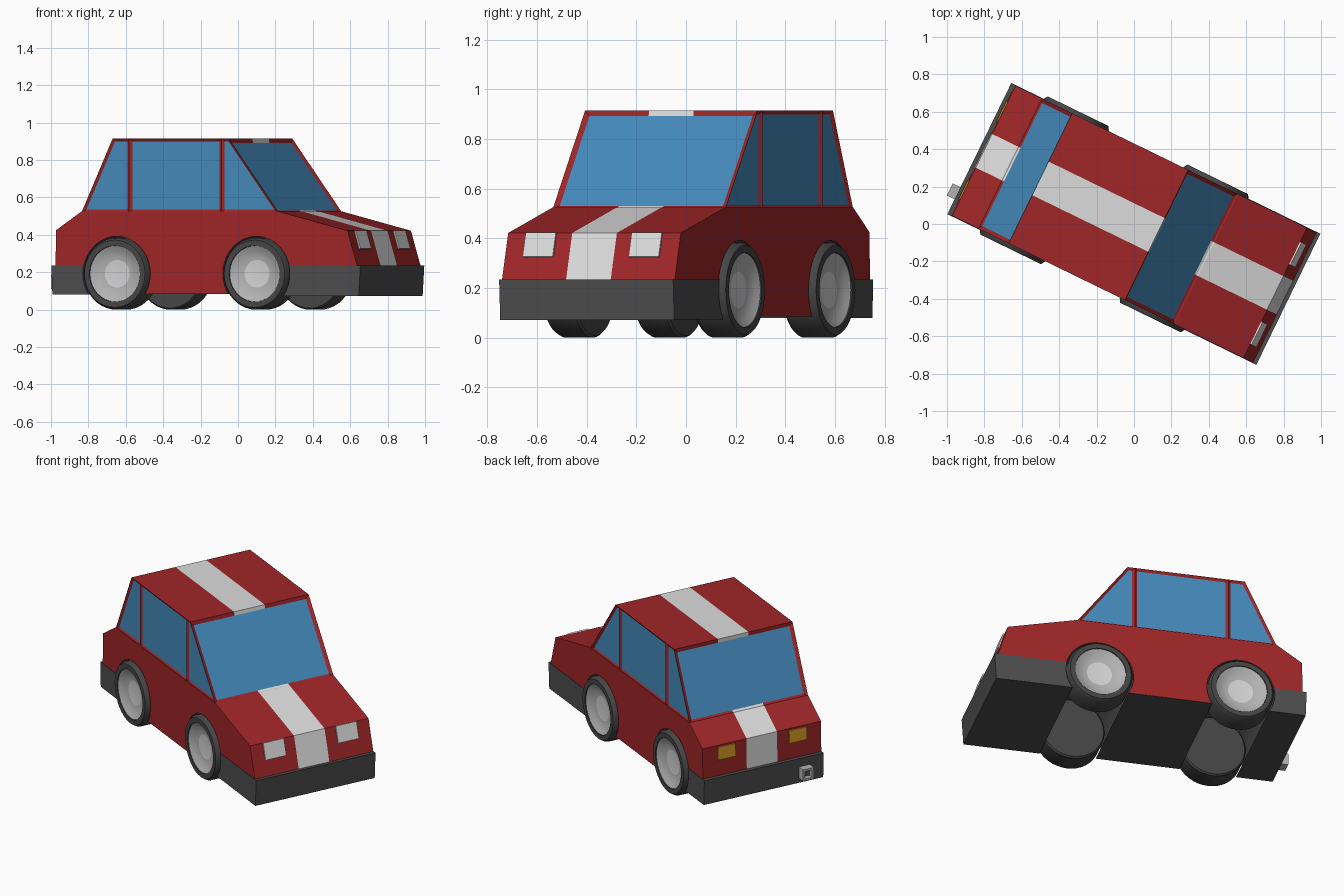
import bpy, bmesh, math
from mathutils import Matrix, Vector

if "Cube" in bpy.data.objects:
    bpy.data.objects.remove(bpy.data.objects["Cube"])

# Local frame: x = forward, y = left, z = up; the whole car is turned at the end
TURN = Matrix.Rotation(math.radians(-26), 4, 'Z')
W = 0.387                       # half width of the body
STRIPE = 0.1                    # half width of the stripe
AXLES = {"front": 0.298, "rear": -0.533}
AXLE_Z = 0.192

COLOURS = [("red_paint", (0.35, 0.019, 0.021)), ("white_stripe", (0.72, 0.72, 0.72)),
           ("dark_trim", (0.075, 0.075, 0.075)), ("blue_glass", (0.058, 0.255, 0.50)),
           ("tyre_rubber", (0.06, 0.06, 0.06)), ("hub_silver", (0.45, 0.45, 0.45)),
           ("hub_cap_silver", (0.66, 0.66, 0.66)), ("amber_light", (0.68, 0.33, 0.02))]
MATS = []
for name, rgb in COLOURS:
    m = bpy.data.materials.new(name)
    m.diffuse_color = (*rgb, 1)
    m.use_nodes = True
    m.node_tree.nodes["Principled BSDF"].inputs["Base Color"].default_value = m.diffuse_color
    MATS.append(m)
RED, WHITE, DARK, GLASS, TYRE, HUB, CAP, AMBER = range(8)


def finish(bm, name, smooth=False):
    """Turn a bmesh into an object with all colours in its slots."""
    if smooth:
        for f in bm.faces:
            f.smooth = True
        for e in bm.edges:
            e.smooth = e.calc_face_angle(0) < 0.6
    me = bpy.data.meshes.new(name)
    bm.to_mesh(me)
    bm.free()
    for m in MATS:
        me.materials.append(m)
    ob = bpy.data.objects.new(name, me)
    bpy.context.collection.objects.link(ob)
    return ob


def extrude_profile(pts, y0, y1, mat):
    """Side profile (x, z) extruded across the width."""
    bm = bmesh.new()
    f = bm.faces.new([bm.verts.new((x, y0, z)) for x, z in pts])
    g = bmesh.ops.extrude_face_region(bm, geom=[f])["geom"]
    bmesh.ops.translate(bm, vec=(0, y1 - y0, 0),
                        verts=[v for v in g if isinstance(v, bmesh.types.BMVert)])
    bmesh.ops.recalc_face_normals(bm, faces=bm.faces)
    for f in bm.faces:
        f.material_index = mat
    return bm


def paint_stripe(bm):
    """Cut the red parts along the stripe edges and colour the middle."""
    for y in (-STRIPE, STRIPE):
        bmesh.ops.bisect_plane(bm, geom=bm.verts[:] + bm.edges[:] + bm.faces[:],
                               plane_co=(0, y, 0), plane_no=(0, 1, 0))
    bm.normal_update()
    for f in bm.faces:
        if f.material_index == RED and abs(f.calc_center_median().y) < STRIPE:
            f.material_index = WHITE
        if f.normal.z < -0.9 and f.calc_center_median().z < 0.1:
            f.material_index = DARK


def lathe(name, profile, side, x, colour):
    """Revolve (radius, y) points around a wheel axle."""
    bm, n = bmesh.new(), 40
    rings = []
    for r, y in profile:
        rings.append([bm.verts.new((x + r * math.cos(a), side * y, AXLE_Z + r * math.sin(a)))
                      for a in (2 * math.pi * i / n for i in range(n))])
    for k in range(len(rings) - 1):
        a, b = rings[k], rings[k + 1]
        for i in range(n):
            j = (i + 1) % n
            f = bm.faces.new((a[i], a[j], b[j], b[i]))
            f.material_index = colour(k)
    end = bm.faces.new(rings[-1])
    end.material_index = colour(len(rings) - 1)
    bm.faces.new(rings[0]).material_index = colour(0)
    bmesh.ops.recalc_face_normals(bm, faces=bm.faces)
    return finish(bm, name, True)


# Lower body
bm = extrude_profile([(-0.9, 0.085), (0.897, 0.085), (0.897, 0.235), (0.84, 0.422),
                      (0.43, 0.525), (-0.742, 0.525), (-0.893, 0.425)], -W, W, RED)
paint_stripe(bm)
body = finish(bm, "lower_body")

# Cabin: columns of quads, then inset windows
bm = bmesh.new()
bottom, top = (-0.742, -0.459, 0.09, 0.43), (-0.557, -0.459, 0.09, 0.134)
V = {}
for i in range(4):
    for s in (-1, 1):
        V[i, s, 0] = bm.verts.new((bottom[i], s * W, 0.52))
        V[i, s, 1] = bm.verts.new((top[i], s * W, 0.915))
sides, ends = [], []
for i in range(3):
    for s in (-1, 1):
        sides.append(bm.faces.new((V[i, s, 0], V[i + 1, s, 0], V[i + 1, s, 1], V[i, s, 1])))
    for h in (0, 1):
        bm.faces.new((V[i, -1, h], V[i + 1, -1, h], V[i + 1, 1, h], V[i, 1, h]))
for i in (0, 3):
    ends.append(bm.faces.new((V[i, -1, 0], V[i, 1, 0], V[i, 1, 1], V[i, -1, 1])))
bmesh.ops.recalc_face_normals(bm, faces=bm.faces)
for panes, frame in ((sides, 0.015), (ends, 0.021)):
    bmesh.ops.inset_individual(bm, faces=panes, thickness=frame, depth=-0.01,
                               use_even_offset=True)
    for f in panes:
        f.material_index = GLASS
paint_stripe(bm)
finish(bm, "cabin")

# Bumpers wrapping round to the wheel arches
front_bumper = finish(extrude_profile(
    [(0.298, 0.075), (0.908, 0.072), (0.918, 0.235), (0.298, 0.235)], -0.39, 0.39, DARK),
    "front_bumper")
rear_bumper = finish(extrude_profile(
    [(-0.533, 0.08), (-0.914, 0.08), (-0.92, 0.235), (-0.533, 0.235)], -0.39, 0.39, DARK),
    "rear_bumper")

# Wheel arches cut right across the body and bumpers
cutters = [lathe(k + "_arch_cutter", [(0.2, -0.6), (0.2, 0.6)], 1, x, lambda k: DARK)
           for k, x in AXLES.items()]
for c in cutters:
    c.hide_render = True
for ob in (body, front_bumper, rear_bumper):
    for c in cutters:
        mod = ob.modifiers.new("arch", 'BOOLEAN')
        mod.object, mod.operation, mod.solver = c, 'DIFFERENCE', 'EXACT'
    dg = bpy.context.evaluated_depsgraph_get()
    cut = bpy.data.meshes.new_from_object(ob.evaluated_get(dg))
    ob.modifiers.clear()
    ob.data = cut
    for p in cut.polygons:
        p.use_smooth = False
for c in cutters:
    bpy.data.objects.remove(c)

# Wheels: tyre and dished hub
for k, x in AXLES.items():
    for s, label in ((1, "left"), (-1, "right")):
        lathe(f"{k}_{label}_tyre", [(0.14, 0.262), (0.184, 0.262), (0.192, 0.272), (0.192, 0.392),
                                    (0.18, 0.411), (0.15, 0.411), (0.147, 0.37)],
              s, x, lambda k: TYRE)
        lathe(f"{k}_{label}_hub", [(0.149, 0.36), (0.149, 0.406), (0.125, 0.393), (0.1, 0.384),
                                   (0.074, 0.38)],
              s, x, lambda k: CAP if k == 4 else HUB)


# Lamps: thin plates lying on the sloped nose and tail
def lamp(name, p0, p1, y0, y1, out, mat):
    d = (Vector(p1) - Vector(p0)).normalized()
    nrm = Vector((d.y, -d.x)) * 0.008 * out
    pts = [Vector(p0), Vector(p1), Vector(p1) + nrm, Vector(p0) + nrm]
    finish(extrude_profile([tuple(p) for p in pts], y0, y1, mat), name)


for s, label in ((1, "left"), (-1, "right")):
    y0, y1 = sorted((s * 0.17, s * 0.305))
    lamp(label + "_headlight", (0.8695, 0.325), (0.840, 0.422), y0, y1, 1, WHITE)
    y0, y1 = sorted((s * 0.175, s * 0.29))
    lamp(label + "_tail_light", (-0.8955, 0.335), (-0.893, 0.415), y0, y1, -1, AMBER)

# Exhaust: square tube with a dark mouth
bm = extrude_profile([(-0.9, 0.11), (-0.966, 0.11), (-0.966, 0.182), (-0.9, 0.182)],
                     -0.302, -0.23, HUB)
mouth = [min(bm.faces, key=lambda f: f.calc_center_median().x)]
bmesh.ops.inset_individual(bm, faces=mouth, thickness=0.018, depth=0)
bmesh.ops.inset_individual(bm, faces=mouth, thickness=0.001, depth=-0.03)
mouth[0].material_index = DARK
finish(bm, "exhaust_pipe")

# Turn the whole car
for ob in bpy.context.collection.objects:
    ob.data.transform(TURN)
